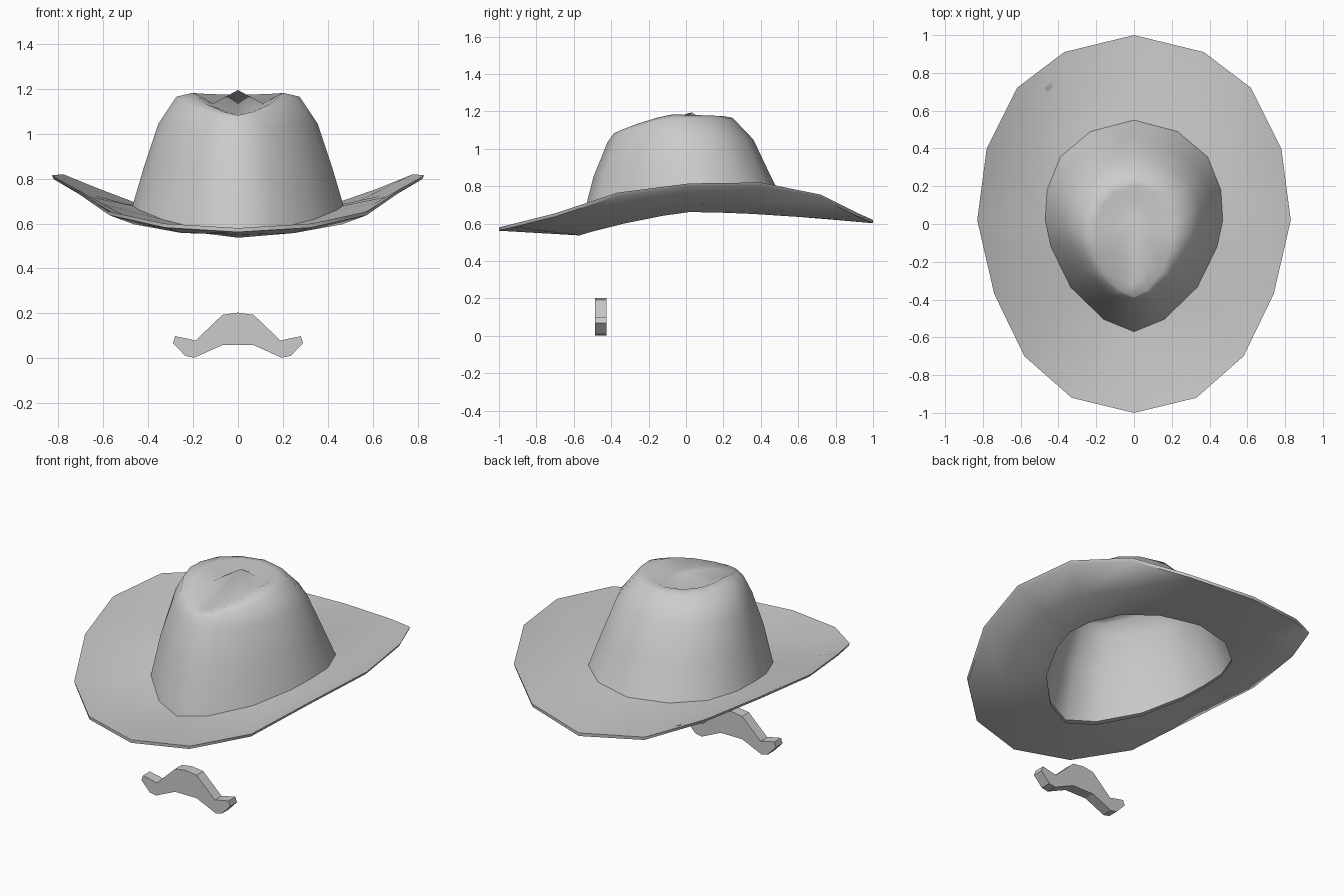
import bpy, bmesh, math
from mathutils import Vector

if "Cube" in bpy.data.objects:
    bpy.data.objects.remove(bpy.data.objects["Cube"])


def link(bm, name, angle):
    me = bpy.data.meshes.new(name)
    bm.to_mesh(me)
    bm.free()
    ob = bpy.data.objects.new(name, me)
    bpy.context.collection.objects.link(ob)
    bpy.ops.object.select_all(action='DESELECT')
    ob.select_set(True)
    bpy.context.view_layer.objects.active = ob
    if angle:
        bpy.ops.object.shade_smooth_by_angle(angle=math.radians(angle))
    return ob


def mirror_ring(half):
    """Half outline from back to front -> closed 16 point ring."""
    half = [Vector(p) for p in half]
    return half + [Vector((-p.x, p.y, p.z)) for p in half[-2:0:-1]]


def loft(rings, tip=None):
    bm = bmesh.new()
    vs = [[bm.verts.new(p) for p in r] for r in rings]
    n = len(rings[0])
    for a, b in zip(vs, vs[1:]):
        for j in range(n):
            k = (j + 1) % n
            bm.faces.new((a[j], a[k], b[k], b[j]))
    if tip:
        t = bm.verts.new(tip)
        for j in range(n):
            bm.faces.new((t, vs[0][(j + 1) % n], vs[0][j]))
    return bm


# teardrop head outline, back to front
HEAD = [(0, .55), (.23, .49), (.39, .355), (.46, .18), (.47, .02),
        (.44, -.12), (.335, -.335), (.16, -.505), (0, -.57)]


def head_ring(width, back, front, z_back, z_side, z_front):
    pts = []
    for j, (x, y) in enumerate(HEAD):
        s = abs(j - 4) / 4
        s = s * s * (3 - 2 * s)
        z = z_side + ((z_back if j < 4 else z_front) - z_side) * s
        t = (y + .57) / 1.12
        pts.append((x / .47 * width, front + (back - front) * t, z))
    return mirror_ring(pts)


# crown: creased top down to the head opening
base = head_ring(.47, .55, -.57, .66, .68, .555)
crown = loft([
    head_ring(.11, .12, -.32, 1.14, 1.135, 1.085),
    head_ring(.20, .20, -.385, 1.175, 1.183, 1.083),
    head_ring(.275, .25, -.395, 1.165, 1.165, 1.07),
    head_ring(.355, .36, -.42, 1.05, 1.045, 1.035),
    head_ring(.42, .455, -.495, .85, .85, .85),
    base], tip=(0, .03, 1.195))
link(crown, "hat_crown", 80)

# brim: upper skin, rim and underside
edge = mirror_ring([(0, 1, .62), (.37, .91, .66), (.62, .72, .755), (.78, .40, .82),
                    (.83, .02, .815), (.74, -.37, .765), (.58, -.70, .655),
                    (.33, -.92, .60), (0, -1, .58)])
mid = [a.lerp(b, .55) for a, b in zip(base, edge)]
for p in mid:
    p.z -= .03 * abs(p.x) / .6
down = Vector((0, 0, -.018))


def under(ring):
    return [p + down + Vector((-p.x * .012, 0, 0)) for p in ring]


link(loft([base, mid, edge, under(edge), under(mid), under(base)]), "hat_brim", 40)

# moustache: extruded profile
half = [(0, .205), (.07, .195), (.19, .08), (.215, .087), (.28, .10), (.29, .07),
        (.235, .012), (.195, .002), (.07, .06), (0, .06)]
prof = half + [(-x, z) for x, z in half[-2:0:-1]]
bm = bmesh.new()
# front quads per side, mirrored strip between upper and lower lines
pairs = [(0, 9), (1, 8), (2, 7), (3, 6), (4, 5)]
for s in (1, -1):
    for (a, b), (c, d) in zip(pairs, pairs[1:]):
        bm.faces.new([bm.verts.new((s * half[i][0], -.487, half[i][1] - .002 * (i != 7)))
                      for i in (a, b, d, c)])
bmesh.ops.remove_doubles(bm, verts=bm.verts, dist=1e-4)
ext = bmesh.ops.extrude_face_region(bm, geom=bm.faces[:], use_keep_orig=True)
bmesh.ops.translate(bm, vec=(0, .063, 0),
                    verts=[g for g in ext['geom'] if isinstance(g, bmesh.types.BMVert)])
bmesh.ops.recalc_face_normals(bm, faces=bm.faces)
link(bm, "moustache", 0)
